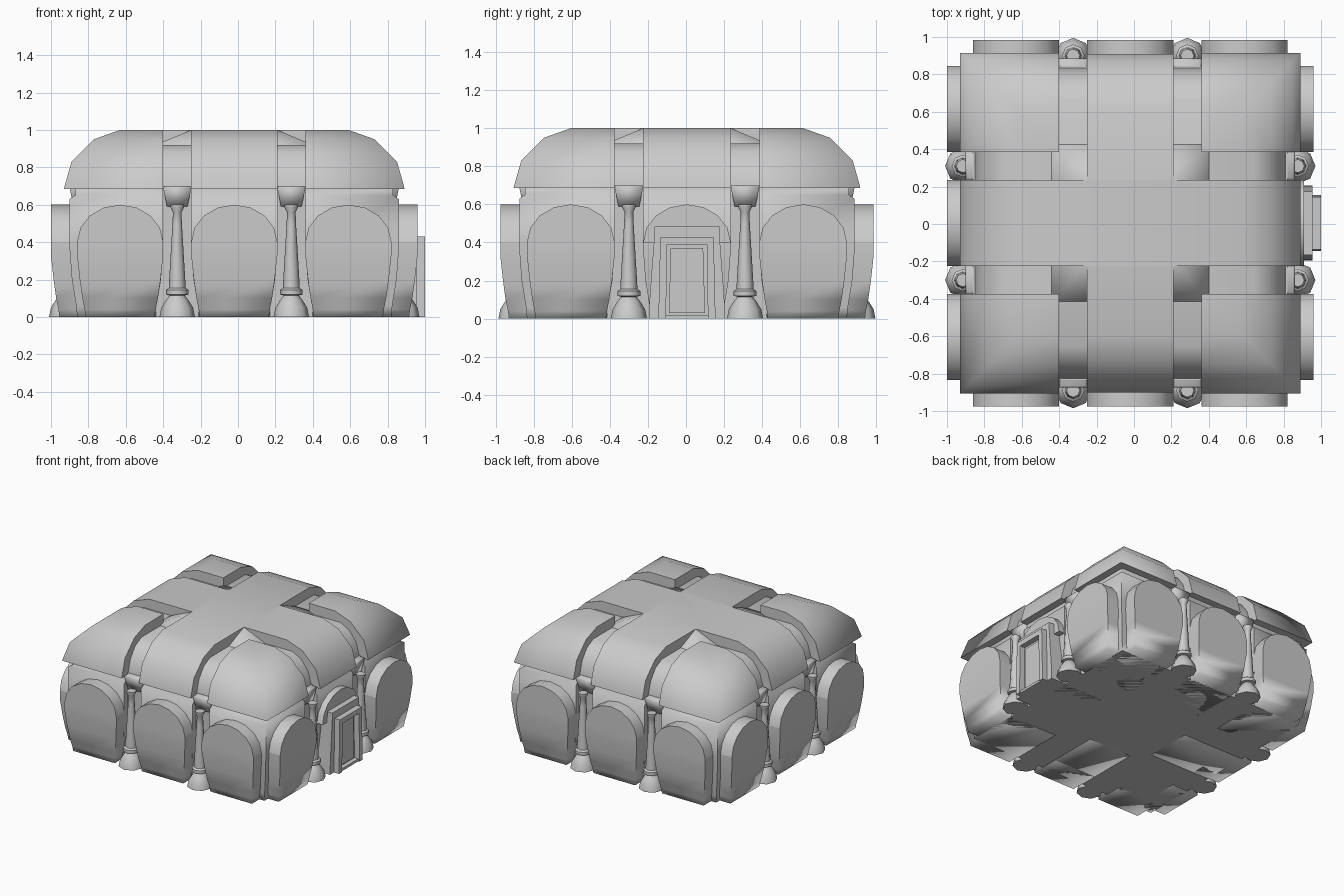
import bpy, bmesh, math
from mathutils import Matrix, Vector

cube = bpy.data.objects.get("Cube")
if cube:
    bpy.data.objects.remove(cube, do_unlink=True)

CENTRE = Vector((-0.02, 0.005, 0))
GREY = (0.6, 0.6, 0.6, 1)
stone = bpy.data.materials.new("grey stone")
stone.use_nodes = True
stone.diffuse_color = GREY
stone.node_tree.nodes["Principled BSDF"].inputs["Base Color"].default_value = GREY


def finish(bm, name, turn=0, angle=88):
    """Turn the part about the middle of the building and link it."""
    bmesh.ops.recalc_face_normals(bm, faces=bm.faces)
    bm.transform(Matrix.Translation(CENTRE) @ Matrix.Rotation(turn, 4, 'Z'))
    mesh = bpy.data.meshes.new(name)
    bm.to_mesh(mesh)
    bm.free()
    mesh.materials.append(stone)
    obj = bpy.data.objects.new(name, mesh)
    bpy.context.collection.objects.link(obj)
    bpy.ops.object.select_all(action='DESELECT')
    obj.select_set(True)
    bpy.context.view_layer.objects.active = obj
    bpy.ops.object.shade_smooth_by_angle(angle=math.radians(angle))
    return obj


def loft(bm, loops):
    rings = [[bm.verts.new(p) for p in loop] for loop in loops]
    for a, b in zip(rings, rings[1:]):
        for i in range(len(a)):
            j = (i + 1) % len(a)
            bm.faces.new((a[i], a[j], b[j], b[i]))
    bm.faces.new(rings[0])
    bm.faces.new(rings[-1])


def stack(name, rect, sides, profile, turn=0):
    """Stacked rectangles; profile is (height, inset), sides weigh the inset."""
    x0, x1, y0, y1 = rect
    w, e, s, n = sides
    bm = bmesh.new()
    loops = []
    for z, d in profile:
        a, b, c, f = x0 + w * d, x1 - e * d, y0 + s * d, y1 - n * d
        loops.append([(a, c, z), (b, c, z), (b, f, z), (a, f, z)])
    loft(bm, loops)
    return finish(bm, name, turn)


def slab(name, outline, x0, x1, turn=0):
    """Outline in (y, z) pushed along x."""
    bm = bmesh.new()
    loft(bm, [[(x, y, z) for y, z in outline] for x in (x0, x1)])
    return finish(bm, name, turn, 40)


def column(name, side, turn):
    bm = bmesh.new()
    profile = [(.095, 0), (.085, .05), (.06, .09), (.04, .115), (.06, .12), (.06, .145),
               (.045, .155), (.043, .2), (.025, .5), (.023, .56), (.036, .585), (.036, .6)]
    loft(bm, [[(.895 + r * math.cos(i * math.pi / 4), side * .305 + r * math.sin(i * math.pi / 4), z)
               for i in range(8)] for r, z in profile])
    finish(bm, name, turn, 50)


ROOF = [(.685, 0), (.7, .003), (.83, .04), (.95, .16), (1, .3)]
UPPER = [(.4, 0), (.63, 0), (.65, .03), (.7, .03)]
LOWER = [(0, .04), (.06, .035), (.2, .012), (.36, 0), (.405, 0)]
BULGE = [(0, .045), (.04, .04), (.1, .028), (.2, .014), (.33, 0), (.4, 0)]
GROOVE = [(.6, 0), (.7, 0), (.8, .03), (.88, .09), (.92, .17)]
ARCH = [(.23 * math.cos(t), .4 + .2 * math.sin(t))
        for t in [i * math.pi / 8 for i in range(9)]]

# Core and the two crossing roof vaults
stack("wall_core", (-.84, .84, -.84, .84), (0, 0, 0, 0), [(0, 0), (.7, 0)])
stack("roof_vault_across", (-.91, .91, -.23, .23), (1, 1, 0, 0), ROOF)
stack("roof_vault_along", (-.23, .23, -.905, .905), (0, 0, 1, 1), ROOF)

for q, side in enumerate(("left", "back", "right", "front")):
    turn = q * math.pi / 2
    door_side = side == "left"

    # Corner module
    corner = (.38, .91, .38, .91)
    body = (.38, .88, .38, .88)
    stack(side + "_corner_roof", corner, (0, 1, 0, 1), ROOF, turn)
    stack(side + "_corner_upper_wall", body, (0, 1, 0, 1), UPPER, turn)
    stack(side + "_corner_lower_wall", body, (1, 1, 1, 1), LOWER, turn)
    stack(side + "_valley_elbow", (.2, .42, .2, .42), (0, 1, 0, 1), [(.9, 0), (.92, 0), (1, .19)], turn)

    # Middle module
    middle = (.3, .88, -.23, .23)
    stack(side + "_middle_upper_wall", middle, (0, 1, 0, 0), UPPER, turn)
    stack(side + "_middle_lower_wall", middle, (0, 1, 1, 1), LOWER, turn)

    # Swelling wall panels with arched hoods
    for place, label in ((-.61, "first"), (0, "middle"), (.61, "last")):
        doorway = door_side and place == 0
        if not doorway:
            stack(f"{side}_{label}_wall_panel", (.7, .98, place - .23, place + .23),
                  (0, 1, 1, 1), BULGE, turn)
        slab(f"{side}_{label}_arched_hood", [(y + place, z) for y, z in ARCH],
             .7, .93 if doorway else .98, turn)

    # Roof valleys, brackets and columns between the modules
    for s, label in ((-1, "first"), (1, "second")):
        lo, hi = sorted((s * .23, s * .38))
        stack(f"{side}_{label}_roof_valley", (.1, .83, lo, hi), (0, 1, 0, 0), GROOVE, turn)
        stack(f"{side}_{label}_bracket", (.7, .88, lo, hi), (0, 1, 1, 1),
              [(.59, .02), (.69, 0), (.7, .01)], turn)
        column(f"{side}_{label}_column", s, turn)

# Doorway
surround = [(-.2, 0), (-.195, .12), (-.17, .45), (-.17, .485), (.17, .485),
            (.17, .45), (.195, .12), (.2, 0)]
slab("door_surround", surround, .7, .975)
slab("door_left_jamb", [(.11, 0), (.15, 0), (.14, .43), (.105, .43)], .8, 1.02)
slab("door_right_jamb", [(-.15, 0), (-.11, 0), (-.105, .43), (-.14, .43)], .8, 1.02)
slab("door_lintel", [(-.14, .39), (.14, .39), (.14, .43), (-.14, .43)], .8, 1.02)
slab("door_panel", [(-.095, .03), (.095, .03), (.085, .37), (-.085, .37)], .97, .984)
slab("door_sill", [(-.12, 0), (.12, 0), (.12, .02), (-.12, .02)], .8, 1.01)
